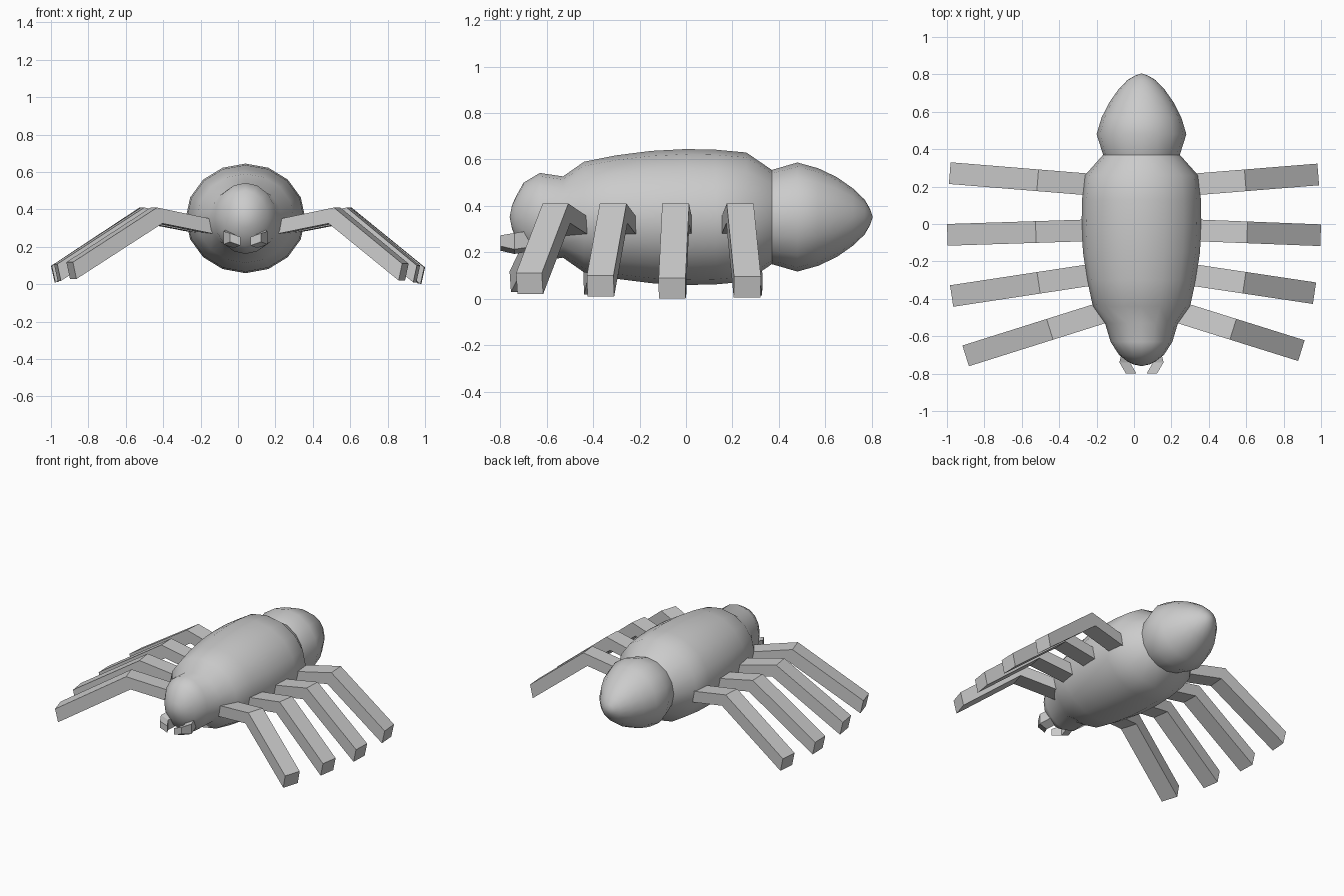
import bpy, bmesh, math
from mathutils import Vector

if "Cube" in bpy.data.objects:
    bpy.data.objects.remove(bpy.data.objects["Cube"])

CX, CZ = 0.04, 0.352  # body axis


def make(name, rings, caps=True):
    """Skin a list of equal-length closed rings."""
    bm = bmesh.new()
    vr = [[bm.verts.new(p) for p in r] for r in rings]
    n = len(vr[0])
    for a, b in zip(vr, vr[1:]):
        for i in range(n):
            j = (i + 1) % n
            bm.faces.new((a[i], a[j], b[j], b[i]))
    if caps:
        bm.faces.new(vr[0])
        bm.faces.new(vr[-1])
    bmesh.ops.remove_doubles(bm, verts=bm.verts, dist=1e-4)
    bmesh.ops.recalc_face_normals(bm, faces=bm.faces)
    me = bpy.data.meshes.new(name)
    bm.to_mesh(me)
    bm.free()
    ob = bpy.data.objects.new(name, me)
    bpy.context.collection.objects.link(ob)
    return ob


# Body: head, thorax and abdomen as one 16-sided profile (y, x radius, z radius)
profile = [(-0.76, 0, 0), (-0.75, .045, .05), (-0.735, .075, .085), (-0.70, .12, .148),
           (-0.63, .165, .19), (-0.53, .195, .175), (-0.44, .26, .238), (-0.3, .29, .266),
           (-0.15, .313, .285), (0, .32, .293), (.13, .318, .29), (.26, .303, .278),
           (.37, .205, .203), (.48, .24, .235), (.57, .213, .21), (.65, .172, .172),
           (.72, .123, .123), (.77, .075, .075), (.793, .035, .035), (.805, 0, 0)]
rings = []
for y, rx, rz in profile:
    rings.append([(CX + rx * math.cos(i * math.pi / 8), y, CZ + rz * math.sin(i * math.pi / 8))
                  for i in range(16)])
body = make("body", rings, caps=False)
bpy.context.view_layer.objects.active = body
body.select_set(True)
bpy.ops.object.shade_smooth_by_angle(angle=math.radians(50))


# Legs: root, knee and tip sections, straight in plan
def leg(name, s, root, tip, knee_x, tip_z):
    r, t = Vector(root), Vector(tip)
    d = (t - r).normalized()
    n = Vector((-d.y, d.x)) * 0.058
    r = r - d * 0.12                      # sink the root into the body
    k = r + d * ((knee_x - r.x) / d.x)
    secs = []
    for p, top, drop, inward in ((r, .41 - .2 * (k - r).length, .08, .02),
                                 (k, .41, .085, .03), (t, tip_z, .09, .02)):
        q = p - d * inward
        secs.append([(*(p + n), top), (*(p - n), top),
                     (*(q - n), top - drop), (*(q + n), top - drop)])
    make(name, secs)


# (name, root xy from body axis, right tip, left tip, knee distance, tip height)
legs = [("rear", (.30, .213), (.985, .265), (-.985, .272), .555, .095),
        ("mid_rear", (.32, -.035), (.998, -.06), (-.998, -.058), .565, .09),
        ("mid_front", (.29, -.275), (.965, -.37), (-.975, -.385), .55, .10),
        ("front", (.21, -.475), (.895, -.677), (-.90, -.705), .49, .11)]
for nm, (rx, ry), rt, lt, k, tz in legs:
    leg(nm + "_leg_right", 1, (CX + rx, ry), rt, CX + k, tz)
    leg(nm + "_leg_left", -1, (CX - rx, ry), lt, CX - k, tz + .008)

# Fangs: small bent bars below the head
for s, nm in ((1, "fang_right"), (-1, "fang_left")):
    secs = []
    for x, y, z in ((.07, -.66, .25), (.09, -.74, .238), (.055, -.80, .24)):
        h = .045 if y > -.79 else .033
        secs.append([(CX + s * (x + .028), y, z + h), (CX + s * (x - .028), y, z + h - .02),
                     (CX + s * (x - .028), y, z - h), (CX + s * (x + .028), y, z - h + .02)])
    make(nm, secs)
